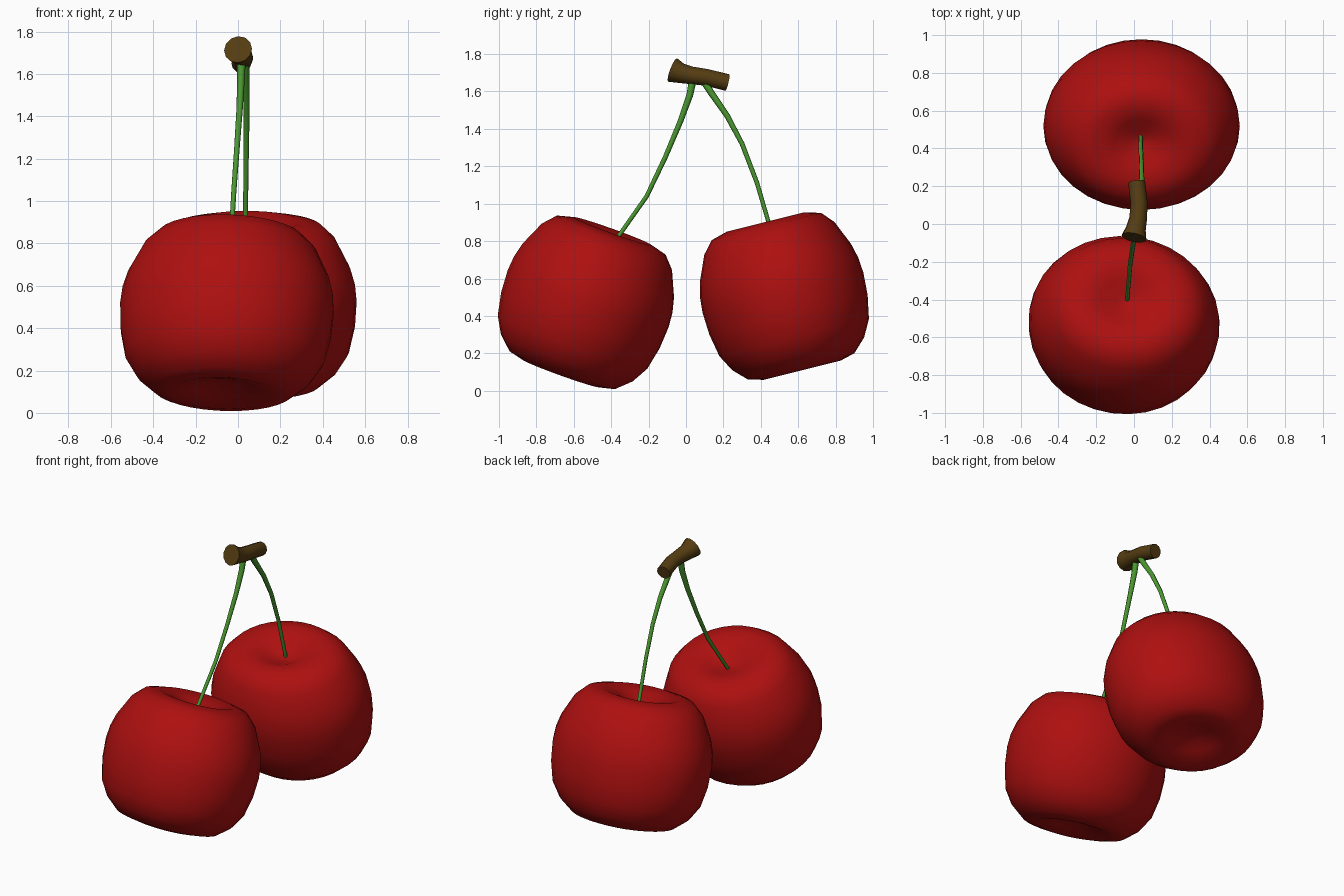
import bpy, bmesh
from math import sin, cos, pi, radians
from mathutils import Vector, Euler

old = bpy.data.objects.get("Cube")
if old:
    bpy.data.objects.remove(old, do_unlink=True)


def material(name, rgb):
    m = bpy.data.materials.new(name)
    m.use_nodes = True
    m.diffuse_color = (*rgb, 1)
    m.node_tree.nodes["Principled BSDF"].inputs["Base Color"].default_value = (*rgb, 1)
    return m


RED = material("cherry red", (0.42, 0.005, 0.005))
GREEN = material("stem green", (0.07, 0.32, 0.03))
BROWN = material("twig brown", (0.09, 0.046, 0.006))


def skin(name, rings, mat, angle):
    """Join equal rings of points into a closed, smooth-shaded surface."""
    bm = bmesh.new()
    loops = [[bm.verts.new(p) for p in ring] for ring in rings]
    for a, b in zip(loops, loops[1:]):
        for i in range(len(a)):
            j = (i + 1) % len(a)
            bm.faces.new((a[i], a[j], b[j], b[i]))
    bm.faces.new(loops[0][::-1])
    bm.faces.new(loops[-1])
    bmesh.ops.recalc_face_normals(bm, faces=bm.faces)
    mesh = bpy.data.meshes.new(name)
    bm.to_mesh(mesh)
    bm.free()
    mesh.materials.append(mat)
    obj = bpy.data.objects.new(name, mesh)
    bpy.context.collection.objects.link(obj)
    bpy.ops.object.select_all(action='DESELECT')
    obj.select_set(True)
    bpy.context.view_layer.objects.active = obj
    bpy.ops.object.shade_smooth_by_angle(angle=radians(angle))
    return obj


# Cherry: one lathe profile (radius, height) with a dimple at each end
PROFILE = [(.01, -.87), (.12, -.87), (.28, -.93), (.48, -1), (.66, -.95), (.82, -.78),
           (.93, -.56), (.985, -.25), (1, .05), (.985, .25), (.94, .45), (.81, .78),
           (.68, .94), (.48, 1), (.28, .93), (.12, .83), (.01, .8)]


def cherry(name, centre, size, tilt, yaw):
    rings = [[(r * size[0] * cos(t), r * size[1] * sin(t), z * size[2])
              for t in (2 * pi * i / 32 for i in range(32))] for r, z in PROFILE]
    obj = skin(name, rings, RED, 60)
    obj.location = centre
    obj.rotation_euler = Euler((radians(tilt), 0, radians(yaw)))


cherry("front_cherry", (-.053, -.53, .473), (.507, .456, .405), -20, -8)
cherry("back_cherry", (.04, .523, .506), (.52, .443, .408), 14, 0)


def tube(name, path, radii, sides, mat):
    """Sweep a round section of changing radius along a path lying near the yz plane."""
    pts = [Vector(p) for p in path]
    rings = []
    for i, p in enumerate(pts):
        along = (pts[min(i + 1, len(pts) - 1)] - pts[max(i - 1, 0)]).normalized()
        up = along.cross(Vector((1, 0, 0))).normalized()
        side = up.cross(along)
        rings.append([p + radii[i] * (cos(t) * side + sin(t) * up)
                      for t in (2 * pi * k / sides for k in range(sides))])
    return skin(name, rings, mat, 50)


# Stems, thicker towards the twig
STEM = (.011, .012, .013, .015, .018, .021)
tube("front_stem", [(-.036, -.4, .77), (-.02, -.21, 1.04), (-.005, -.11, 1.25),
                    (.008, -.03, 1.44), (.014, .02, 1.58), (.016, .04, 1.68)], STEM, 8, GREEN)
tube("back_stem", [(.035, .465, .82), (.037, .38, 1.11), (.04, .3, 1.32),
                   (.04, .22, 1.47), (.036, .13, 1.6), (.03, .08, 1.68)], STEM, 8, GREEN)

# Twig: a short, bent stub flared at the front end
tube("twig", [(0, -.072, 1.715), (.01, -.025, 1.697), (.022, .03, 1.686),
              (.027, .11, 1.675), (.014, .222, 1.648)],
     (.067, .053, .047, .045, .045), 12, BROWN)
